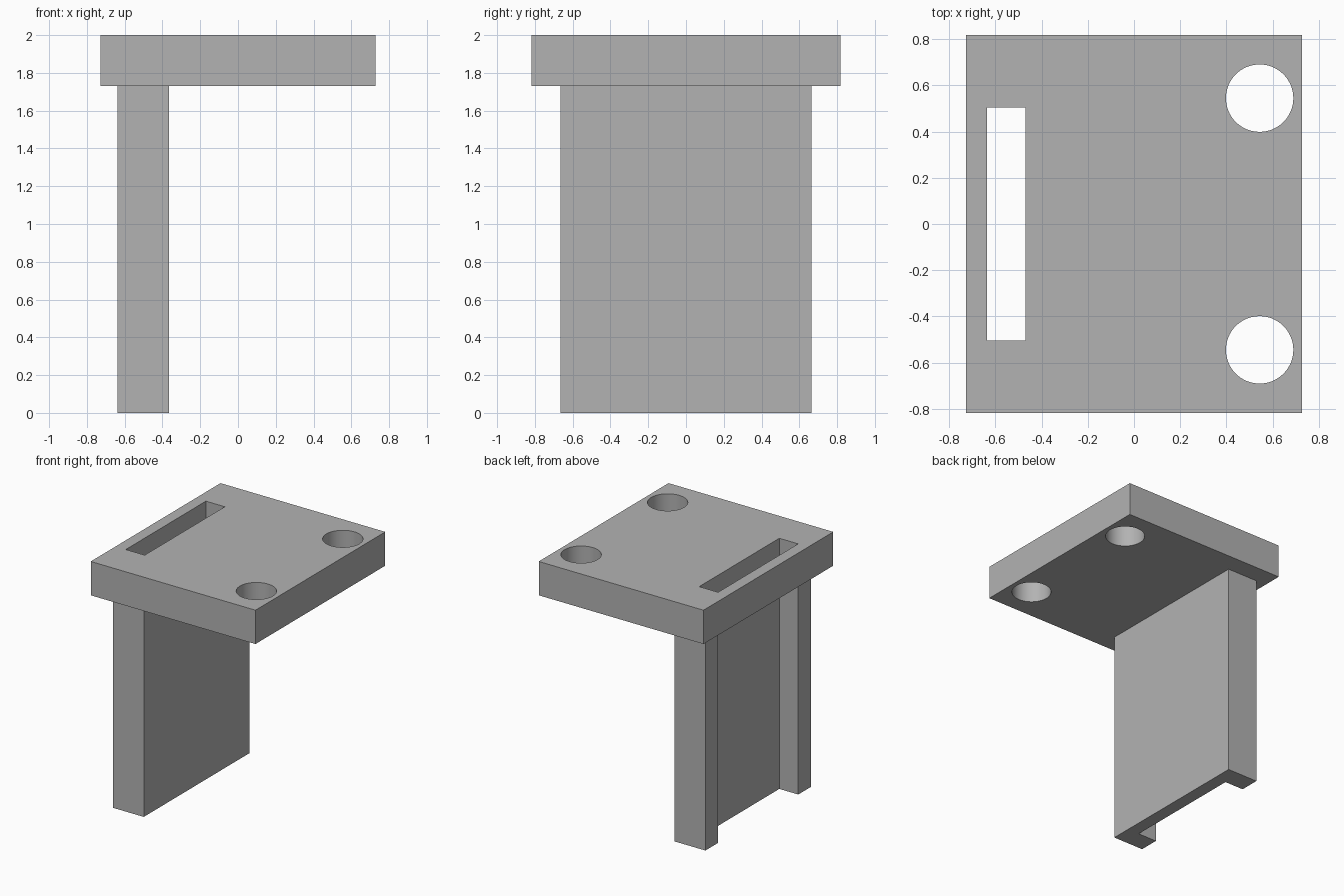
import bpy
import bmesh
from mathutils import Matrix

default = bpy.data.objects.get("Cube")
if default:
    bpy.data.objects.remove(default, do_unlink=True)

# Single grey material
grey = bpy.data.materials.new("plain grey")
grey.use_nodes = True
colour = (0.45, 0.45, 0.45, 1.0)
grey.diffuse_color = colour
grey.node_tree.nodes["Principled BSDF"].inputs["Base Color"].default_value = colour

PLATE_BOTTOM, TOP = 1.73, 2.0
OUTER_X, WEB_X, INNER_X = -0.637, -0.47, -0.366   # channel depth positions
CHANNEL_Y, LEG_Y = 0.505, 0.665                   # channel and leg half widths


def make_object(name, bm):
    bmesh.ops.recalc_face_normals(bm, faces=bm.faces[:])
    mesh = bpy.data.meshes.new(name)
    bm.to_mesh(mesh)
    bm.free()
    mesh.materials.append(grey)
    obj = bpy.data.objects.new(name, mesh)
    bpy.context.collection.objects.link(obj)
    return obj


def prism(name, outline, z0, z1):
    bm = bmesh.new()
    face = bm.faces.new([bm.verts.new((x, y, z0)) for x, y in outline])
    extruded = bmesh.ops.extrude_face_region(bm, geom=[face])["geom"]
    verts = [v for v in extruded if isinstance(v, bmesh.types.BMVert)]
    bmesh.ops.translate(bm, verts=verts, vec=(0, 0, z1 - z0))
    return make_object(name, bm)


def rectangle(x0, x1, y):
    return [(x0, -y), (x1, -y), (x1, y), (x0, y)]


def hole_cutter(name, x, y, radius):
    bm = bmesh.new()
    bmesh.ops.create_cone(bm, cap_ends=True, segments=64, radius1=radius,
                          radius2=radius, depth=1,
                          matrix=Matrix.Translation((x, y, TOP)))
    return make_object(name, bm)


# Top plate with a slot and two round holes
plate = prism("top_plate", rectangle(-0.727, 0.727, 0.818), PLATE_BOTTOM, TOP)
cutters = [prism("slot_cutter", rectangle(OUTER_X, WEB_X, CHANNEL_Y), 1.5, 2.5)]
for side, y in (("front", -0.545), ("back", 0.545)):
    cutters.append(hole_cutter(side + "_hole_cutter", 0.544, y, 0.146))
for cutter in cutters:
    cutter.hide_render = True
    cutter.hide_viewport = True
    cutter.display_type = 'WIRE'
    cut = plate.modifiers.new(cutter.name, 'BOOLEAN')
    cut.operation = 'DIFFERENCE'
    cut.solver = 'EXACT'
    cut.object = cutter

# Bake the cuts and drop the cutters
bpy.context.view_layer.update()
baked = bpy.data.meshes.new_from_object(
    plate.evaluated_get(bpy.context.evaluated_depsgraph_get()))
plate.modifiers.clear()
plate.data = baked
for cutter in cutters:
    bpy.data.objects.remove(cutter, do_unlink=True)

# Upright channel leg, open towards the outer side and lined up with the slot
half = [(INNER_X, LEG_Y), (OUTER_X, LEG_Y), (OUTER_X, CHANNEL_Y), (WEB_X, CHANNEL_Y)]
outline = half + [(x, -y) for x, y in reversed(half)]
leg = prism("channel_leg", outline, 0, PLATE_BOTTOM)

# Smooth hole walls, keep edges sharp
bpy.ops.object.select_all(action='DESELECT')
plate.select_set(True)
bpy.context.view_layer.objects.active = plate
bpy.ops.object.shade_smooth_by_angle()
